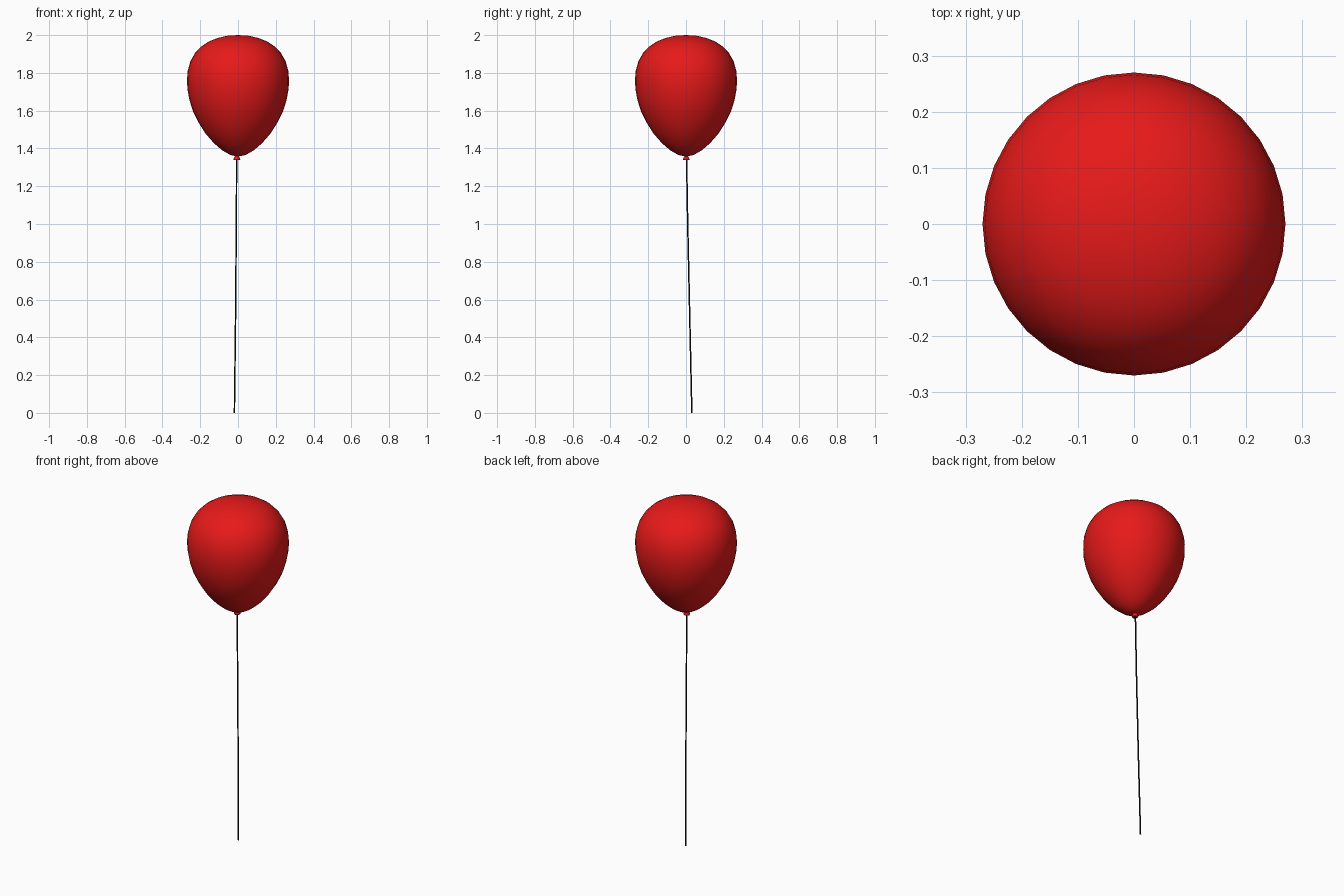
import bpy, bmesh, math
from mathutils import Vector

if "Cube" in bpy.data.objects:
    bpy.data.objects.remove(bpy.data.objects["Cube"])


def material(name, color):
    m = bpy.data.materials.new(name)
    m.diffuse_color = color
    m.use_nodes = True
    m.node_tree.nodes["Principled BSDF"].inputs["Base Color"].default_value = m.diffuse_color
    return m


red = material("red rubber", (0.8, 0.01, 0.01, 1))
black = material("dark string", (0.01, 0.01, 0.01, 1))


def lathe(name, profile, mat, center=(0, 0), segments=32, smooth=True):
    """Spin an (r, z) profile about a vertical axis; r = 0 ends close it."""
    bm = bmesh.new()
    verts = [bm.verts.new((r, 0, z)) for r, z in profile]
    edges = [bm.edges.new(p) for p in zip(verts, verts[1:])]
    bmesh.ops.spin(bm, geom=verts + edges, axis=(0, 0, 1), cent=(0, 0, 0),
                   angle=math.tau, steps=segments, use_duplicate=False)
    bmesh.ops.remove_doubles(bm, verts=bm.verts, dist=1e-5)
    bmesh.ops.recalc_face_normals(bm, faces=bm.faces)
    for f in bm.faces:
        f.smooth = smooth
    me = bpy.data.meshes.new(name)
    bm.to_mesh(me)
    bm.free()
    me.materials.append(mat)
    ob = bpy.data.objects.new(name, me)
    ob.location = (center[0], center[1], 0)
    bpy.context.collection.objects.link(ob)
    return ob


# Balloon body: broad crown tapering to the neck
lathe("balloon", [
    (0, 2.0), (0.055, 1.997), (0.107, 1.985), (0.153, 1.967), (0.193, 1.941),
    (0.227, 1.906), (0.252, 1.862), (0.266, 1.812), (0.27, 1.765),
    (0.268, 1.715), (0.257, 1.655), (0.238, 1.596), (0.209, 1.537),
    (0.172, 1.479), (0.127, 1.427), (0.082, 1.389), (0.04, 1.365),
    (0, 1.357)], red)

# Tied knot flaring below the neck
lathe("knot", [(0, 1.37), (0.007, 1.365), (0.018, 1.343), (0.016, 1.338),
               (0, 1.343)], red, center=(-0.006, 0.001), segments=12)

# Thin string hanging to the ground
curve = bpy.data.curves.new("string", 'CURVE')
curve.dimensions = '3D'
curve.bevel_depth = 0.004
curve.bevel_resolution = 1
curve.use_fill_caps = True
path = [(-0.007, 0.003, 1.352), (-0.009, 0.009, 1.0),
        (-0.013, 0.02, 0.5), (-0.019, 0.031, 0)]
spline = curve.splines.new('POLY')
spline.points.add(len(path) - 1)
for pt, co in zip(spline.points, path):
    pt.co = (*co, 1)
curve.materials.append(black)
bpy.context.collection.objects.link(bpy.data.objects.new("string", curve))
